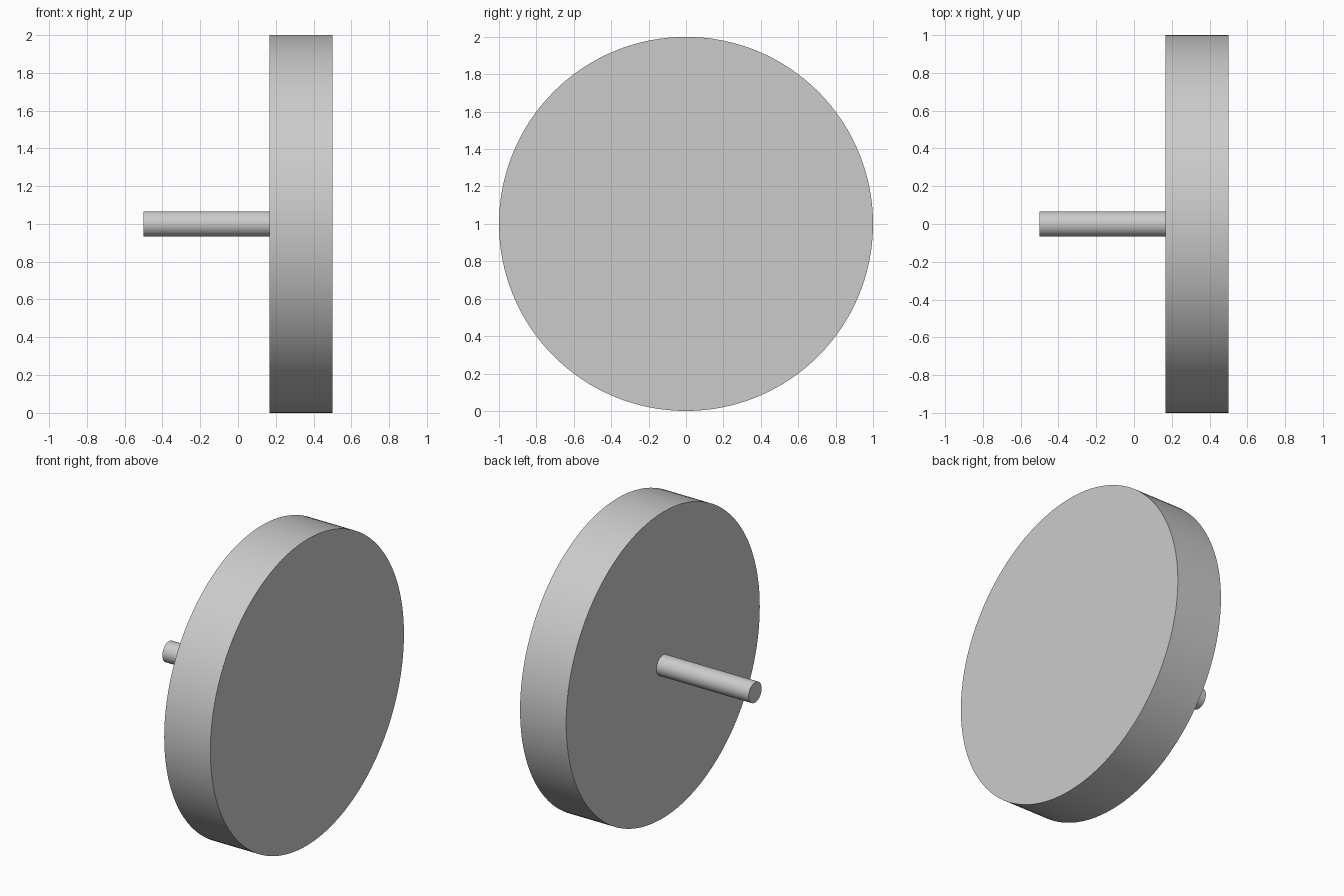
import bpy
import math

if "Cube" in bpy.data.objects:
    bpy.data.objects.remove(bpy.data.objects["Cube"])


def x_cylinder(name, radius, x_start, x_end, sides):
    """Smooth cylinder lying along x, centred at y = 0, z = 1."""
    bpy.ops.mesh.primitive_cylinder_add(
        vertices=sides, radius=radius, depth=x_end - x_start,
        location=((x_start + x_end) / 2, 0, 1),
        rotation=(0, math.pi / 2, 0))
    part = bpy.context.object
    part.name = name
    bpy.ops.object.transform_apply(location=False, rotation=True, scale=True)
    bpy.ops.object.shade_smooth_by_angle(angle=math.radians(30))
    return part


DISC_BACK = 1 / 6

# Wide round disc
x_cylinder("disc", 1.0, DISC_BACK, 0.5, 128)

# Thin pin standing out from the centre of the disc's back face
x_cylinder("pin", 1 / 15, -0.5, DISC_BACK, 64)
